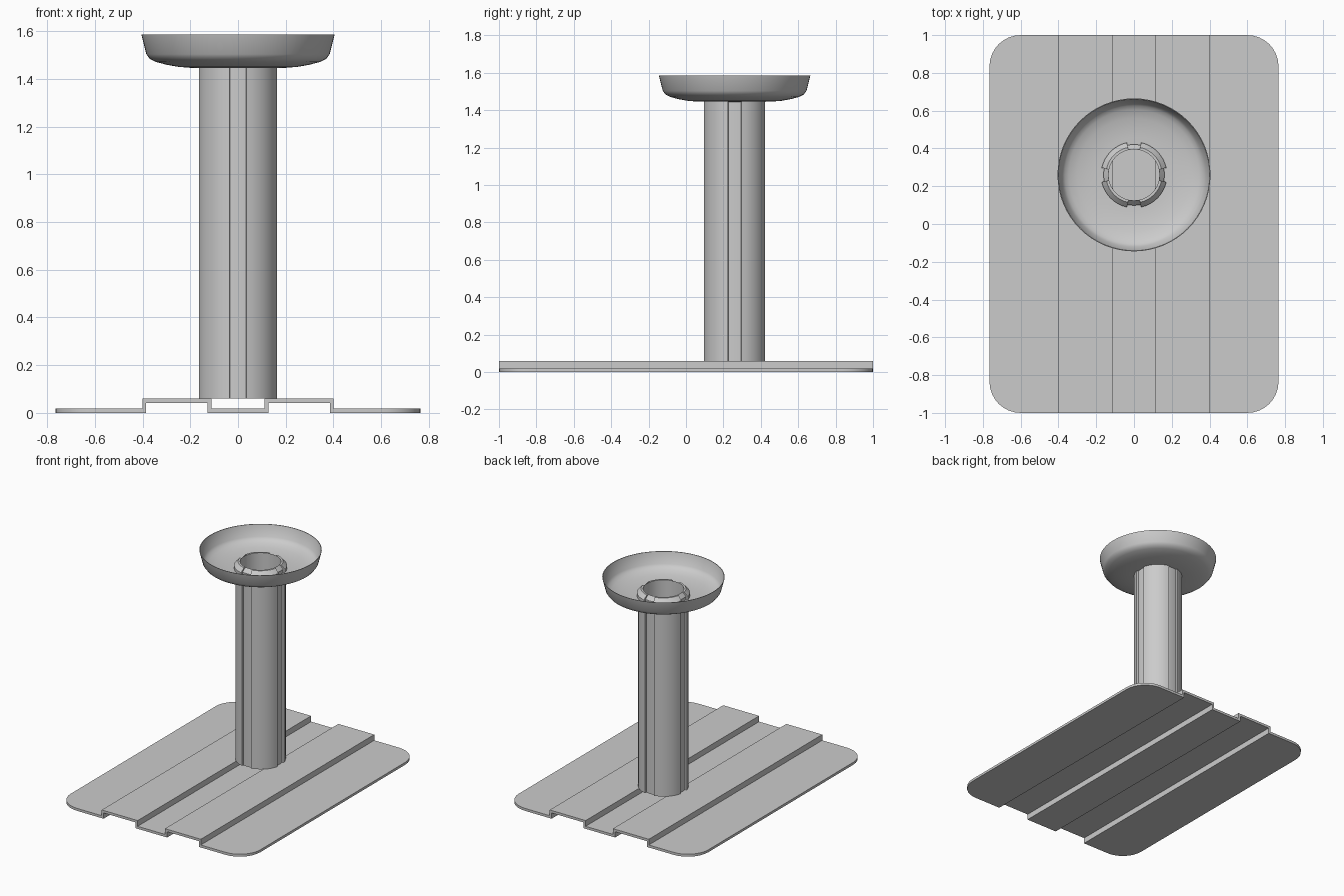
import bpy, bmesh
from math import sin, cos, pi, radians, asin

if "Cube" in bpy.data.objects:
    bpy.data.objects.remove(bpy.data.objects["Cube"])

CY = 0.26  # post and dish centre in y


def finish(bm, name, angle=30):
    bmesh.ops.recalc_face_normals(bm, faces=bm.faces)
    me = bpy.data.meshes.new(name)
    bm.to_mesh(me)
    bm.free()
    ob = bpy.data.objects.new(name, me)
    bpy.context.collection.objects.link(ob)
    bpy.ops.object.select_all(action='DESELECT')
    ob.select_set(True)
    bpy.context.view_layer.objects.active = ob
    bpy.ops.object.shade_smooth_by_angle(angle=radians(angle))
    return ob


def skin(bm, rings, closed=False):
    """Bridge successive closed rings of points with quads."""
    loops = [[bm.verts.new(p) for p in ring] for ring in rings]
    pairs = list(zip(loops, loops[1:]))
    if closed:
        pairs.append((loops[-1], loops[0]))
    for a, b in pairs:
        for i in range(len(a)):
            j = (i + 1) % len(a)
            bm.faces.new((a[i], a[j], b[j], b[i]))


# Base plate: folded sheet profile swept along y, corners rounded
T, H, W = 0.018, 0.06, 0.765
top = [(0.11, T), (0.11, H), (0.40, H), (0.40, T), (W, T)]
bottom = [(W, 0), (0.385, 0), (0.385, H - T), (0.128, H - T), (0.128, 0)]
half = top + bottom
profile = half + [(-x, z) for x, z in reversed(half)]
bm = bmesh.new()
face = bm.faces.new([bm.verts.new((x, -1, z)) for x, z in profile])
ext = bmesh.ops.extrude_face_region(bm, geom=[face])
bmesh.ops.translate(bm, vec=(0, 2, 0),
                    verts=[v for v in ext['geom'] if isinstance(v, bmesh.types.BMVert)])
corners = [e for e in bm.edges
           if all(abs(abs(v.co.x) - W) < 1e-4 for v in e.verts)
           and abs(e.verts[0].co.y - e.verts[1].co.y) < 1e-4]
bmesh.ops.bevel(bm, geom=corners, offset=0.165, segments=8, profile=0.5, affect='EDGES')
finish(bm, "base_plate")

# Post: hollow tube with four shallow grooves and a chamfered top
R, GROOVE, BORE = 0.167, 0.013, 0.135
g = asin(0.036 / R)
section = []
for q in range(4):
    a0 = q * pi / 2
    section += [(a0 + g * k, GROOVE) for k in (-1, 0, 1)]
    section += [(a0 + g + (pi / 2 - 2 * g) * k / 8, 0) for k in range(9)]


def post_ring(z, grow):
    return [((R + grow - d) * cos(a), CY + (R + grow - d) * sin(a), z) for a, d in section]


def bore_ring(z):
    return [(BORE * cos(a), CY + BORE * sin(a), z) for a, d in section]


bm = bmesh.new()
skin(bm, [post_ring(H, 0), post_ring(1.447, 0), post_ring(1.447, 0.008),
          post_ring(1.472, 0.008), post_ring(1.50, -0.018),
          bore_ring(1.50), bore_ring(H)], closed=True)
finish(bm, "post")

# Dish: thin revolved bowl with an opening for the post
outer = [(0.16, 1.445), (0.20, 1.446), (0.25, 1.450), (0.30, 1.459), (0.345, 1.471),
         (0.37, 1.484), (0.384, 1.503), (0.405, 1.585)]
inner = [(r - 0.004 * (z > 1.48), z + 0.004 * (z < 1.5)) for r, z in reversed(outer)]
N = 64
bm = bmesh.new()
skin(bm, [[(r * cos(2 * pi * i / N), CY + r * sin(2 * pi * i / N), z) for i in range(N)]
          for r, z in outer + inner], closed=True)
finish(bm, "dish", 40)
